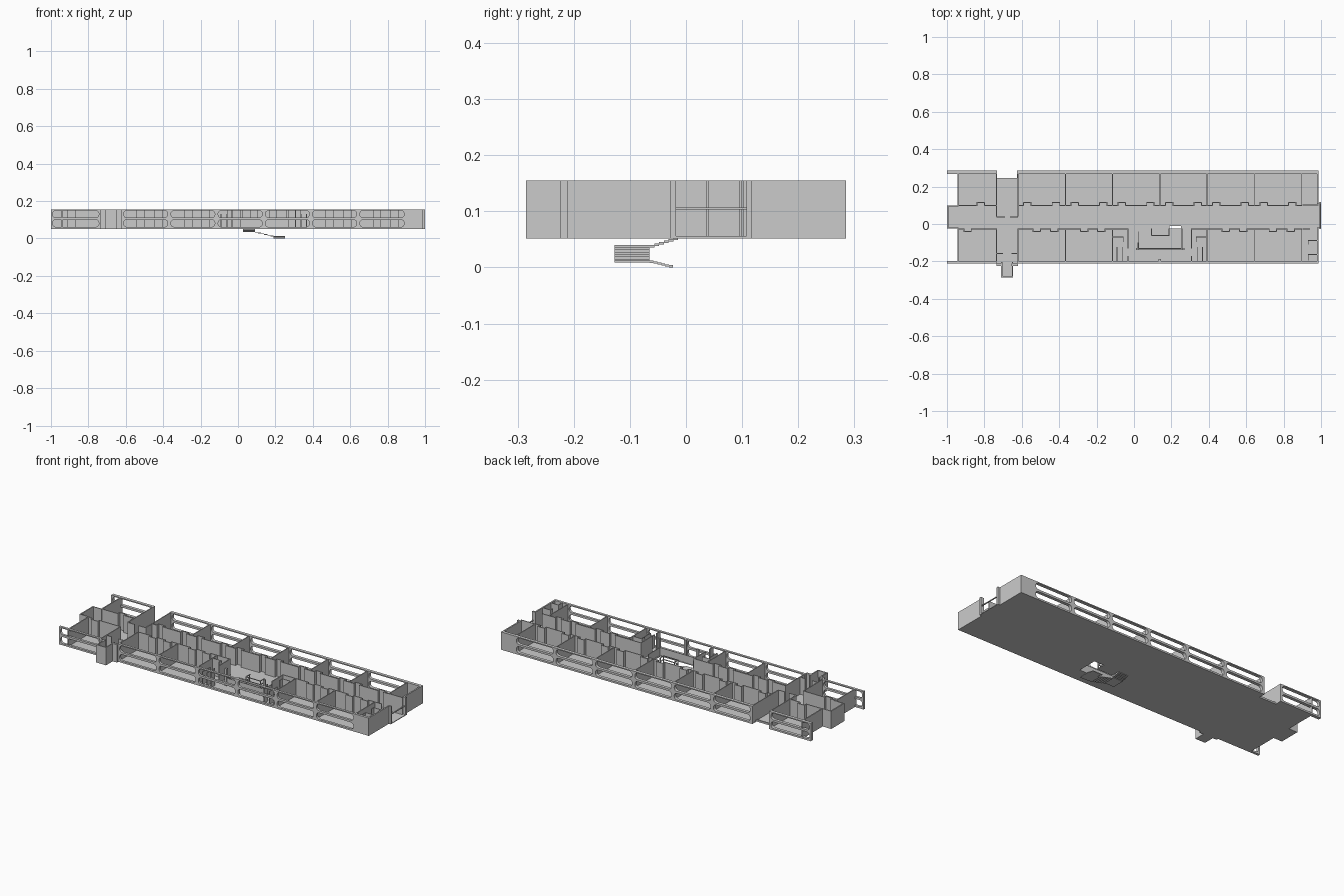
import bpy, bmesh, math
from mathutils import Matrix

if "Cube" in bpy.data.objects:
    bpy.data.objects.remove(bpy.data.objects["Cube"])

Z0, Z1, T = 0.052, 0.155, 0.005      # wall base, wall top, wall thickness
BAYS = [-0.62, -0.367, -0.115, 0.138, 0.39, 0.643, 0.897]
NY, SY, EX = 0.285, -0.212, 0.987    # outer faces of the facades
CN, CS = 0.098, -0.024               # corridor wall lines


def boxes(name, items):
    """One object from boxes given as x0, x1, y0, y1 and optional z0, z1."""
    bm = bmesh.new()
    for b in items:
        x0, x1, y0, y1 = b[:4]
        z0, z1 = b[4:] if len(b) > 4 else (Z0, Z1)
        m = Matrix.Translation(((x0 + x1) / 2, (y0 + y1) / 2, (z0 + z1) / 2)) @ \
            Matrix.Diagonal((x1 - x0, y1 - y0, z1 - z0, 1))
        bmesh.ops.create_cube(bm, size=1, matrix=m)
    me = bpy.data.meshes.new(name)
    bm.to_mesh(me)
    bm.free()
    ob = bpy.data.objects.new(name, me)
    bpy.context.collection.objects.link(ob)
    return ob


def plate(name, loops, depth, matrix):
    """Flat panel with holes: first loop is the outline, the rest are holes."""
    cu = bpy.data.curves.new(name + "_profile", 'CURVE')
    cu.dimensions = '2D'
    cu.fill_mode = 'BOTH'
    cu.extrude = depth / 2
    for loop in loops:
        sp = cu.splines.new('POLY')
        sp.points.add(len(loop) - 1)
        for p, (u, v) in zip(sp.points, loop):
            p.co = (u, v, 0, 1)
        sp.use_cyclic_u = True
    tmp = bpy.data.objects.new(name + "_tmp", cu)
    bpy.context.collection.objects.link(tmp)
    dg = bpy.context.evaluated_depsgraph_get()
    me = bpy.data.meshes.new_from_object(tmp.evaluated_get(dg))
    bpy.data.objects.remove(tmp)
    me.name = name
    me.transform(matrix)
    for poly in me.polygons:
        poly.use_smooth = False
    ob = bpy.data.objects.new(name, me)
    bpy.context.collection.objects.link(ob)
    return ob


def rect(u0, u1, v0, v1):
    return [(u0, v0), (u1, v0), (u1, v1), (u0, v1)]


def rounded(u0, u1, v0, v1, r=0.016, n=4):
    pts = []
    for i, (cx, cy) in enumerate(rect(u0 + r, u1 - r, v0 + r, v1 - r)):
        for k in range(n + 1):
            a = math.pi + (i + k / n) * math.pi / 2
            pts.append((cx + r * math.cos(a), cy + r * math.sin(a)))
    return pts


def facade(name, x0, x1, bays, y0, y1):
    loops = [rect(x0, x1, Z0, Z1)]
    for a, b in bays:
        for v0, v1 in ((0.062, 0.1), (0.112, 0.149)):
            loops.append(rounded(a + 0.009, b - 0.009, v0, v1))
    m = Matrix.Translation((0, (y0 + y1) / 2, 0)) @ Matrix.Rotation(math.pi / 2, 4, 'X')
    plate(name, loops, y1 - y0, m)


# Long window facades, two stacked rows of openings per bay
main_bays = list(zip(BAYS, BAYS[1:]))
for side, y0, y1 in (("north", NY - 0.018, NY), ("south", SY, SY + 0.014)):
    facade(side + "_facade", -0.625, EX, main_bays, y0, y1)
    facade(side + "_west_facade", -1.0, -0.732, [(-1.0, -0.735)], y0, y1)

# Floor slab with the U-shaped stair opening
outline = [(-1, CS), (-0.945, CS), (-0.945, SY), (-0.71, SY), (-0.71, -0.285),
           (-0.647, -0.285), (-0.647, SY), (EX, SY), (EX, -0.028), (1, -0.028),
           (1, 0.118), (EX, 0.118), (EX, NY), (-0.625, NY), (-0.625, 0.247),
           (-0.735, 0.247), (-0.735, NY), (-0.945, NY), (-0.945, CN), (-1, CN)]
well = [(0.028, -0.128), (0.252, -0.128), (0.252, -0.012), (0.19, -0.012),
        (0.19, -0.065), (0.09, -0.065), (0.09, -0.016), (0.028, -0.016)]
plate("floor_slab", [outline, well], 0.004, Matrix.Translation((0, 0, Z0 + 0.002)))

# Room partitions
parts = []
for x in BAYS + [-0.735]:
    h = T / 2
    parts.append((x - h, x + h, CN, NY))
    if x != 0.138:
        parts.append((x - h, x + h, SY, CS))
boxes("room_partitions", parts)

# Outer end walls, west
boxes("west_end_walls", [
    (-0.945, -0.939, CN, NY), (-0.945, -0.939, SY, CS), (-1, -0.993, CS, CN),
    (-1, -0.939, CN - T, CN), (-1, -0.939, CS, CS + T)])

# Outer end walls, east, with the open corridor end and its rail
boxes("east_end_walls", [
    (EX - 0.008, EX, 0.118, NY), (EX - 0.008, EX, SY, -0.028),
    (EX - 0.008, 1.0, 0.108, 0.118), (EX - 0.008, 1.0, -0.028, -0.018),
    (0.9, EX, CN, CN + T), (0.9, 0.94, CS - T, CS)])
boxes("east_corridor_rail", [(0.99, 0.996, -0.02, 0.11, 0.103, 0.107)])

# Corridor walls with shallow door recesses near both ends of each room
cor = []


def corridor_wall(a, b, y, out, recesses):
    def line(x0, x1, yy):
        cor.append((x0, x1, yy - T / 2, yy + T / 2))
    x = a
    lo, hi = sorted((y, y + out))
    for r in recesses:
        line(x, r, y)
        line(r, r + 0.04, y + out)
        cor.extend((e - T / 2, e + T / 2, lo - T / 2, hi + T / 2) for e in (r, r + 0.04))
        x = r + 0.04
    line(x, b, y)


for a, b in main_bays:
    corridor_wall(a, b, CN, 0.018, (a + 0.03, b - 0.07))
    if a < -0.2 or a > 0.38:
        corridor_wall(a, b, CS - T / 2, -0.014, (a + 0.08, b - 0.08))
corridor_wall(-0.94, -0.735, CN, 0.018, (-0.84,))
corridor_wall(-0.94, -0.735, CS - T / 2, -0.014, (-0.91,))
boxes("corridor_walls", cor)

# West cross passage: corridor jambs, north sill, south screens
boxes("cross_passage", [
    (-0.738, -0.732, 0.04, CN), (-0.623, -0.617, 0.04, CN),
    (-0.735, -0.69, 0.036, 0.041), (-0.662, -0.62, 0.036, 0.041),
    (-0.735, -0.62, 0.238, 0.247, Z0, 0.062),
    (-0.735, -0.7, -0.16, -0.155), (-0.655, -0.62, -0.16, -0.155)])
boxes("south_porch", [
    (-0.71, -0.704, -0.285, SY + 0.01), (-0.653, -0.647, -0.285, SY + 0.01),
    (-0.71, -0.647, -0.285, -0.278),
    (-0.735, -0.703, SY - 0.012, SY), (-0.654, -0.62, SY - 0.012, SY)])


# Washrooms: front screen, side wall and small stalls (dirn mirrors in x)
def washroom(name, x, dirn):
    it = []

    def add(u0, u1, y0, y1, *z):
        a, b = sorted((x + dirn * u0, x + dirn * u1))
        it.append((a, b, y0, y1, *z))
    add(0.08, 0.085, -0.13, CS)
    add(0.08, 0.085, SY + 0.01, -0.17)
    add(0, 0.085, CS - T, CS)
    add(0, 0.055, -0.072, -0.068)
    add(0.055, 0.059, -0.095, -0.068)
    for u in (0.022, 0.05):
        add(u, u + 0.004, SY + 0.015, -0.123, Z0, 0.13)
    boxes(name, it)


washroom("washroom_west", -0.115, 1)
washroom("washroom_east", 0.39, -1)
boxes("end_washroom_stalls", [
    (0.93, 0.98, -0.09, -0.086), (0.93, 0.98, -0.165, -0.161),
    (0.93, 0.934, -0.11, -0.086), (0.93, 0.934, -0.195, -0.161)])

# Staircase below the slab
st = []


def flight(p, q, axis, w0, w1, n=6):
    """Thin steps from p to q (position, height) along the axis."""
    for i in range(n):
        a = p[0] + (q[0] - p[0]) * i / n
        b = p[0] + (q[0] - p[0]) * (i + 1) / n
        z = p[1] + (q[1] - p[1]) * (i + 1) / n
        a, b = sorted((a, b))
        zz = (max(z, 0), z + 0.004)
        st.append((a, b, w0, w1, *zz) if axis == 'x' else (w0, w1, a, b, *zz))


flight((-0.014, 0.052), (-0.065, 0.036), 'y', 0.028, 0.09)
st.append((0.028, 0.09, -0.127, -0.064, 0.036, 0.04))
flight((0.09, 0.036), (0.19, 0.011), 'x', -0.127, -0.065)
st.append((0.19, 0.252, -0.127, -0.064, 0.009, 0.013))
flight((-0.065, 0.01), (-0.023, 0.0), 'y', 0.19, 0.252)
boxes("staircase", st)

# Parapet and rails around the stair opening
rail = [(0.02, 0.262, -0.135, -0.131, Z0, 0.1), (0.258, 0.262, -0.135, CS, Z0, 0.1),
        (0.02, 0.024, -0.135, -0.1, Z0, 0.1)]
for z in (0.075, 0.096):
    e = z + 0.004
    rail += [(0.092, 0.188, -0.063, -0.059, z, e), (0.184, 0.188, -0.063, CS, z, e),
             (0.092, 0.096, -0.063, CS, z, e)]
for x, y in ((0.094, -0.061), (0.186, -0.061), (0.094, -0.03), (0.186, -0.03)):
    rail.append((x - 0.002, x + 0.002, y - 0.002, y + 0.002, Z0, 0.1))
boxes("stair_railing", rail)

# Full-height columns at the stair hall
boxes("stair_hall_columns", [(0.012, 0.024, -0.139, -0.127), (0.258, 0.27, -0.139, -0.127),
                             (0.132, 0.144, SY + 0.01, SY + 0.024)])
